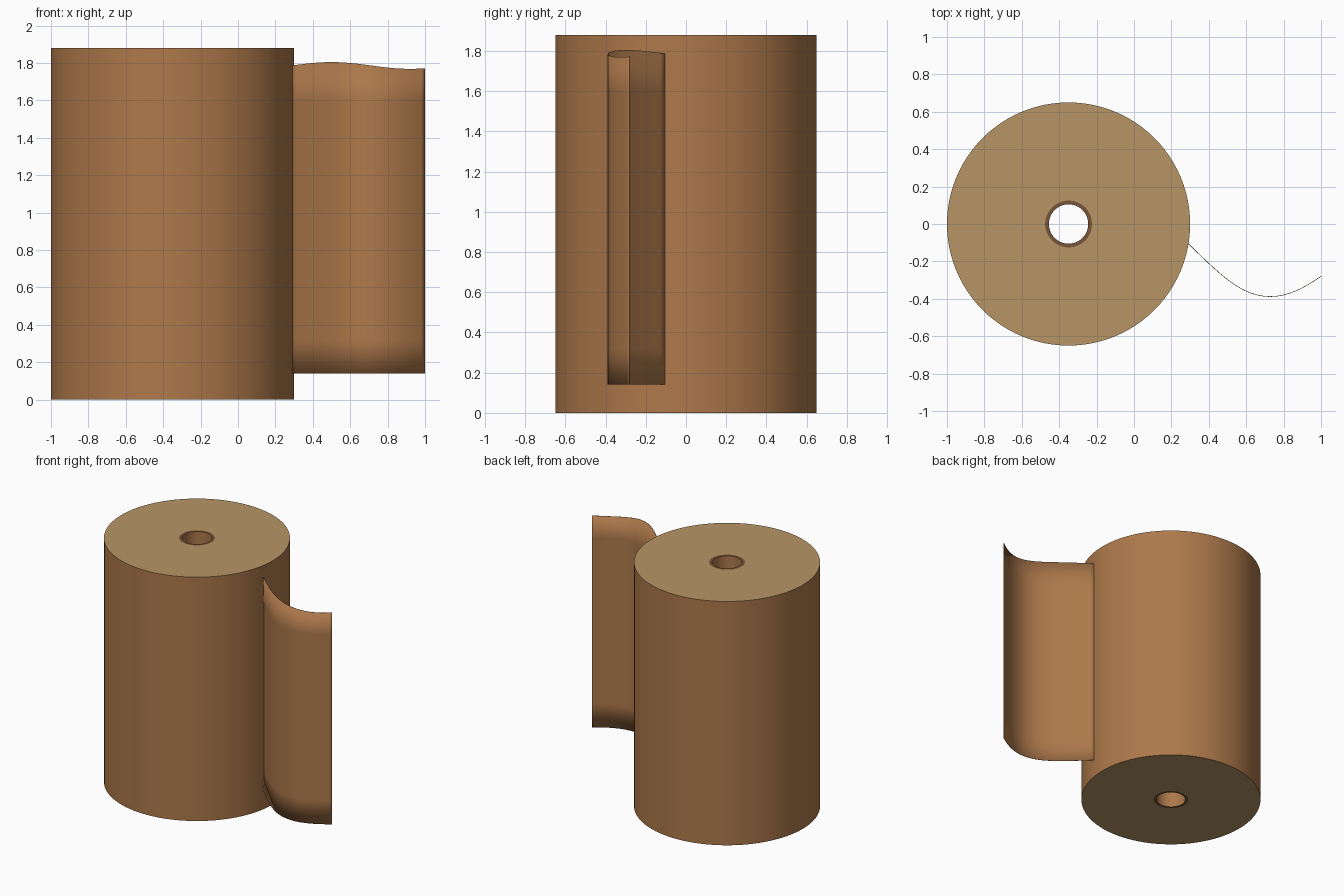
import bpy, bmesh
from math import sin, cos, pi
from mathutils.geometry import interpolate_bezier
from mathutils import Vector

cube = bpy.data.objects.get("Cube")
if cube:
    bpy.data.objects.remove(cube)

CENTRE_X, HEIGHT, SIDES = -0.35, 1.88, 96


def material(name, rgb):
    mat = bpy.data.materials.new(name)
    mat.use_nodes = True
    colour = (*rgb, 1)
    mat.diffuse_color = colour
    shader = mat.node_tree.nodes["Principled BSDF"]
    shader.inputs["Base Color"].default_value = colour
    shader.inputs["Roughness"].default_value = 0.8
    return mat


paper = material("brown_paper", (0.42, 0.19, 0.07))
ends = material("tan_paper_edge", (0.47, 0.30, 0.13))
core_rim = material("dark_core_rim", (0.19, 0.09, 0.04))


def finish(name, bm, mats):
    bmesh.ops.recalc_face_normals(bm, faces=bm.faces)
    mesh = bpy.data.meshes.new(name)
    bm.to_mesh(mesh)
    bm.free()
    obj = bpy.data.objects.new(name, mesh)
    bpy.context.collection.objects.link(obj)
    for mat in mats:
        mesh.materials.append(mat)
    for other in bpy.context.selected_objects:
        other.select_set(False)
    obj.select_set(True)
    bpy.context.view_layer.objects.active = obj
    return obj


def ring_solid(name, outer, inner, wall_mat, end_mat):
    """Upright hollow cylinder with its flat ends in a second colour."""
    bm = bmesh.new()
    profile = [(outer, 0), (outer, HEIGHT), (inner, HEIGHT), (inner, 0)]
    loops = [[bm.verts.new((CENTRE_X + r * cos(2 * pi * i / SIDES),
                            r * sin(2 * pi * i / SIDES), z))
              for i in range(SIDES)] for r, z in profile]
    for k, loop in enumerate(loops):
        following = loops[(k + 1) % len(loops)]
        for i in range(SIDES):
            j = (i + 1) % SIDES
            face = bm.faces.new((loop[i], loop[j], following[j], following[i]))
            face.material_index = k % 2
    finish(name, bm, [wall_mat, end_mat])
    bpy.ops.object.shade_smooth_by_angle()


# Wound roll and its central tube
ring_solid("paper_roll", 0.65, 0.125, paper, ends)
ring_solid("core_tube", 0.125, 0.105, paper, core_rim)

# Loose sheet: curved path with a gently waving top edge
knots = [Vector((0.285, -0.1)), Vector((0.46, -0.27)), Vector((0.57, -0.385)), Vector((0.725, -0.388))]
tail = [knots[3], Vector((0.83, -0.388)), Vector((0.92, -0.335)), Vector((0.999, -0.28))]
path = interpolate_bezier(*knots, 20)[:-1] + interpolate_bezier(*tail, 14)

bm = bmesh.new()
columns = []
for p in path:
    top = 1.787 + 0.018 * cos((p.x - 0.5) * pi / 0.42)
    columns.append([bm.verts.new((p.x, p.y, z)) for z in (0.14, 0.32, 1.6, top)])
for a, b in zip(columns, columns[1:]):
    for k in range(3):
        bm.faces.new((a[k], b[k], b[k + 1], a[k + 1]))
sheet = finish("loose_sheet", bm, [paper])
solid = sheet.modifiers.new("thickness", "SOLIDIFY")
solid.thickness = 0.003
solid.offset = 0
bpy.ops.object.shade_smooth()
